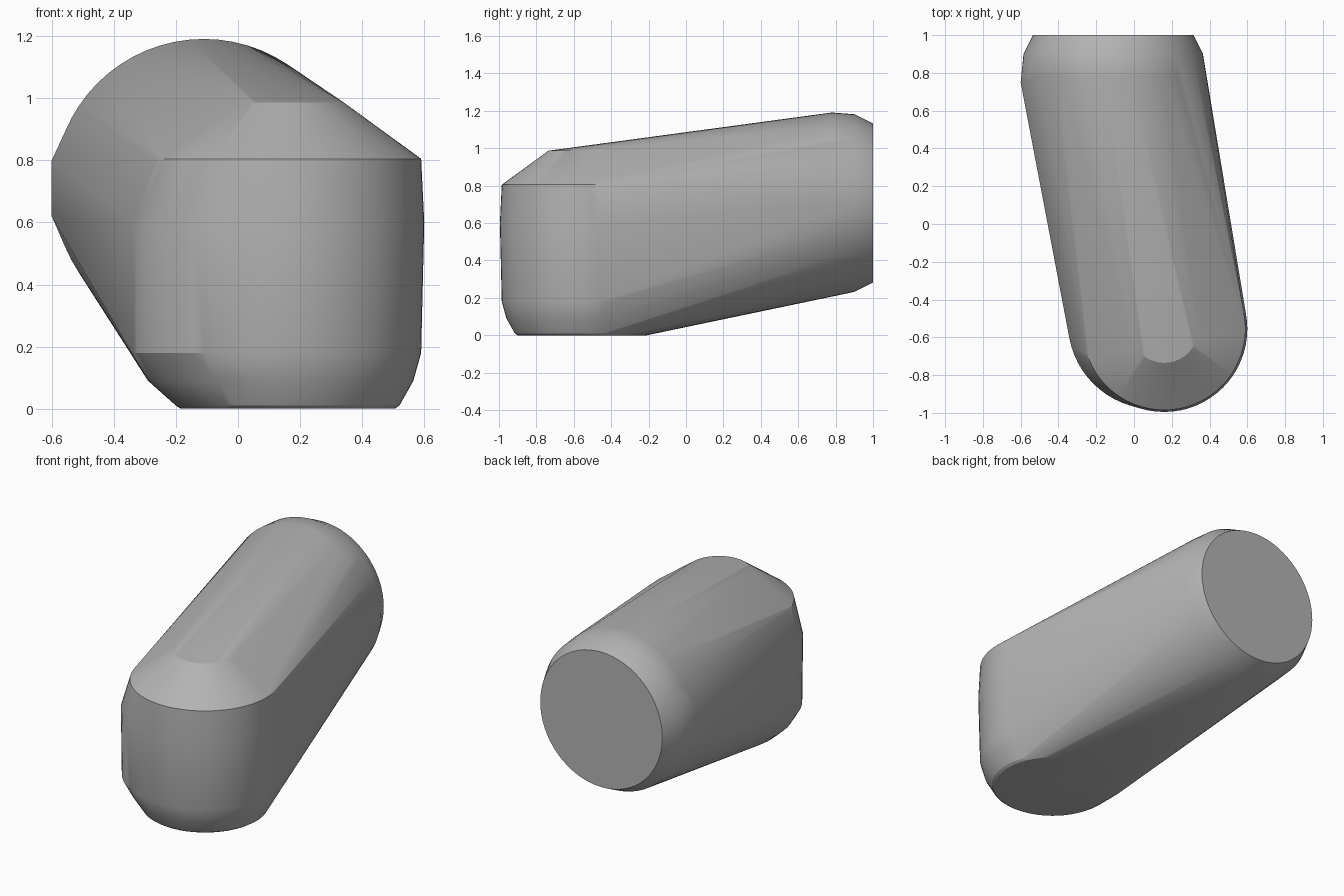
import bpy, bmesh, math
from mathutils import Vector

cube = bpy.data.objects.get("Cube")
if cube:
    bpy.data.objects.remove(cube)

grey = bpy.data.materials.new("plain grey")
grey.use_nodes = True
colour = (0.45, 0.45, 0.45, 1)
grey.diffuse_color = colour
grey.node_tree.nodes["Principled BSDF"].inputs["Base Color"].default_value = colour

SIDES = 64
bm = bmesh.new()


def ring(centre, radius, u, v):
    """Circle of points in the plane of u and v."""
    for i in range(SIDES):
        a = math.tau * i / SIDES
        bm.verts.new(Vector(centre) + radius * (math.cos(a) * Vector(u) + math.sin(a) * Vector(v)))


# Upright front end: radius and height, from the flat foot to the cone top
for r, z in [(.345, 0), (.36, .01), (.405, .09), (.43, .18), (.44, .6), (.43, .805), (.18, .987)]:
    ring((.16, -.555, z), r, (1, 0, 0), (0, 1, 0))

# Fuller left flank of the front end
for x, r, z in [(.13, .42, .09), (.11, .455, .18), (.11, .46, .6)]:
    ring((x, -.52, z), r, (1, 0, 0), (0, 1, 0))

# Round back end: radius and depth, chamfered to a flat disc
for r, y in [(.425, 1), (.475, .9), (.484, .78)]:
    ring((-.11, y, .707), r, (1, 0, 0), (0, 0, 1))

# Flat edge on the side of the back end
for z in (.62, .8):
    bm.verts.new((-.6, .75, z))

# One skin stretched over both ends
result = bmesh.ops.convex_hull(bm, input=bm.verts)
loose = {g for g in result["geom_interior"] + result["geom_unused"] if isinstance(g, bmesh.types.BMVert)}
bmesh.ops.delete(bm, geom=list(loose), context='VERTS')
bmesh.ops.dissolve_limit(bm, angle_limit=math.radians(.1), verts=bm.verts, edges=bm.edges)
bmesh.ops.recalc_face_normals(bm, faces=bm.faces)

mesh = bpy.data.meshes.new("body")
bm.to_mesh(mesh)
bm.free()
mesh.materials.append(grey)
body = bpy.data.objects.new("body", mesh)
bpy.context.collection.objects.link(body)
bpy.context.view_layer.objects.active = body
body.select_set(True)
bpy.ops.object.shade_smooth_by_angle(angle=math.radians(25))
